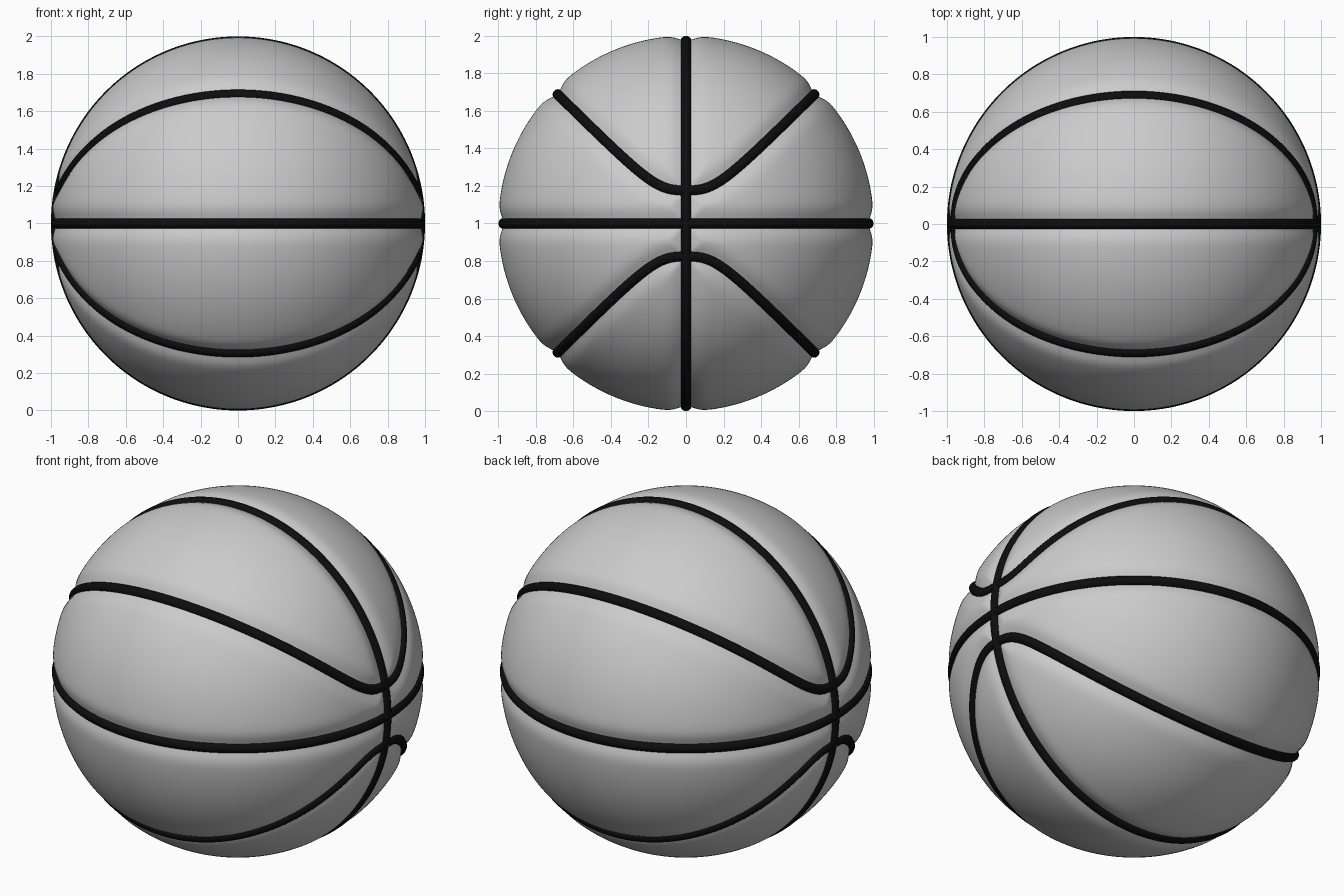
import bpy, bmesh, math
from mathutils import Vector, kdtree

if "Cube" in bpy.data.objects:
    bpy.data.objects.remove(bpy.data.objects["Cube"])

CENTRE = Vector((0, 0, 1))


def material(name, c):
    m = bpy.data.materials.new(name)
    m.diffuse_color = (c, c, c, 1)
    m.use_nodes = True
    m.node_tree.nodes["Principled BSDF"].inputs["Base Color"].default_value = m.diffuse_color
    return m


grey = material("panel_grey", 0.6)
black = material("seam_black", 0.004)


# Seam paths as unit directions, t in 0..2*pi
def flat_seam(t):
    return Vector((math.cos(t), math.sin(t), 0))


def upright_seam(t):
    return Vector((math.cos(t), 0, math.sin(t)))


def curved_seam(t, side=1):
    y = 0.7071 * math.cos(t)
    z = (abs(y) ** 3 + 0.183 ** 3) ** (1 / 3)
    return Vector((math.sin(t), y, side * z)).normalized()


# Ball body: rounded cube grid, sunk softly along every seam
N = 1600
tree = kdtree.KDTree(N)
for i in range(N):
    tree.insert(curved_seam(2 * math.pi * i / N), i)
tree.balance()

bm = bmesh.new()
bmesh.ops.create_cube(bm, size=2)
bmesh.ops.subdivide_edges(bm, edges=bm.edges[:], cuts=127, use_grid_fill=True)
for v in bm.verts:
    p = Vector([math.tan(c * math.pi / 4) for c in v.co]).normalized()
    d = min(abs(p.y), abs(p.z), tree.find((p.x, p.y, abs(p.z)))[2])
    v.co = p * (1 - 0.026 * math.exp(-(d / 0.06) ** 2)) + CENTRE
for f in bm.faces:
    f.smooth = True
mesh = bpy.data.meshes.new("ball_panels")
bm.to_mesh(mesh)
bm.free()
mesh.materials.append(grey)
bpy.context.collection.objects.link(bpy.data.objects.new("ball_panels", mesh))


# Rubber seams: round cords lying in the grooves
def cord(name, path, radius, count=240):
    cu = bpy.data.curves.new(name, 'CURVE')
    cu.dimensions = '3D'
    cu.bevel_depth = 0.029
    cu.bevel_resolution = 4
    sp = cu.splines.new('POLY')
    sp.points.add(count - 1)
    sp.use_cyclic_u = True
    sp.use_smooth = True
    for i, pt in enumerate(sp.points):
        pt.co = (*(path(2 * math.pi * i / count) * radius + CENTRE), 1)
    cu.materials.append(black)
    ob = bpy.data.objects.new(name, cu)
    bpy.context.collection.objects.link(ob)
    bpy.ops.object.select_all(action='DESELECT')
    ob.select_set(True)
    bpy.context.view_layer.objects.active = ob
    bpy.ops.object.convert(target='MESH')


cord("flat_seam", flat_seam, 0.971)
cord("upright_seam", upright_seam, 0.971)
cord("upper_curved_seam", curved_seam, 0.968)
cord("lower_curved_seam", lambda t: curved_seam(t, -1), 0.968)
